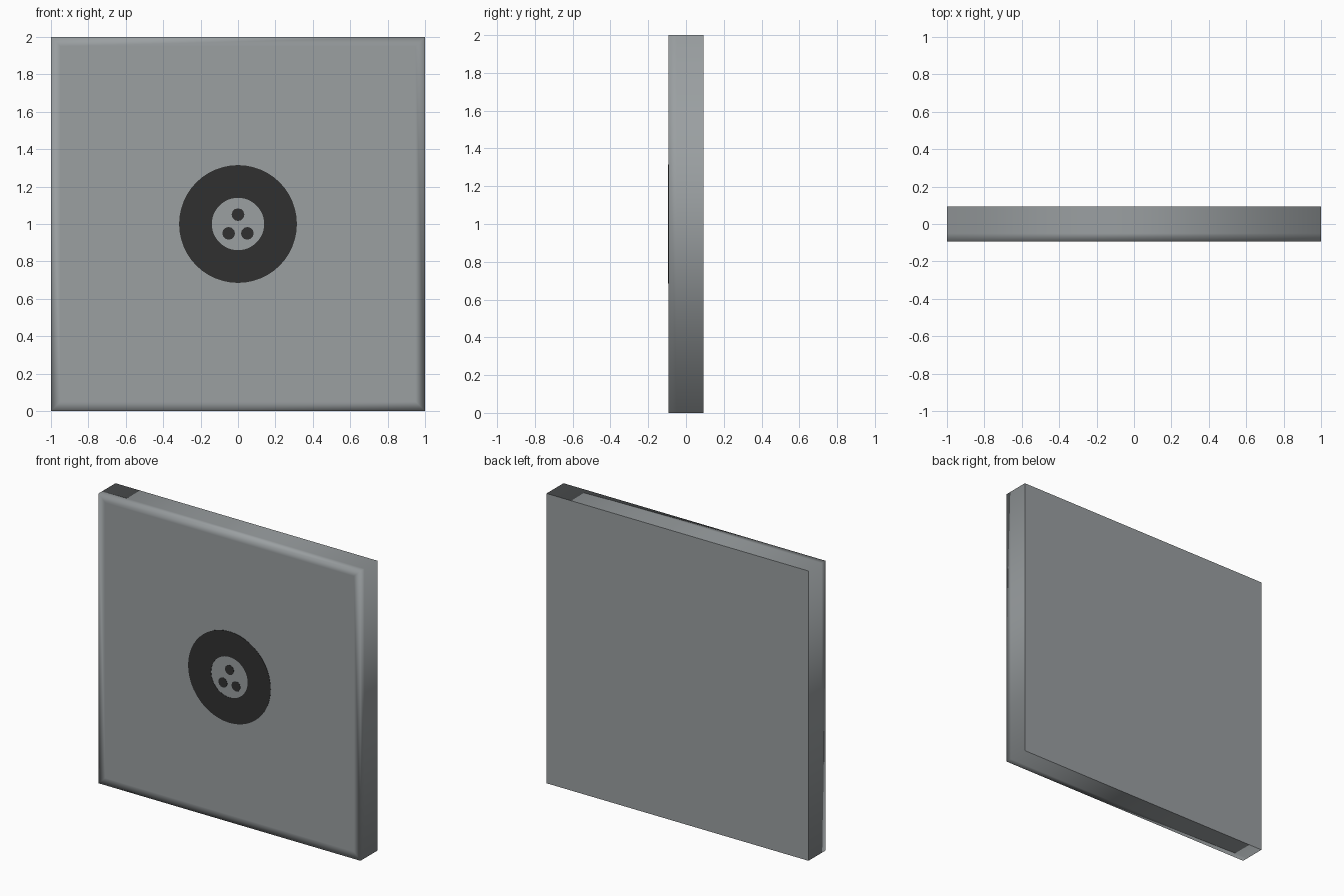
import bpy
import bmesh
import math

if "Cube" in bpy.data.objects:
    bpy.data.objects.remove(bpy.data.objects["Cube"])

HALF, FRONT, BACK, MID = 1.0, -0.0925, 0.0925, 1.0


def material(name, color):
    m = bpy.data.materials.new(name)
    m.diffuse_color = (*color, 1)
    m.use_nodes = True
    m.node_tree.nodes["Principled BSDF"].inputs["Base Color"].default_value = m.diffuse_color
    return m


grey = material("panel grey", (0.325, 0.348, 0.358))
dark = material("charcoal", (0.03, 0.03, 0.03))


def finish(bm, name, mat):
    bmesh.ops.recalc_face_normals(bm, faces=bm.faces[:])
    me = bpy.data.meshes.new(name)
    bm.to_mesh(me)
    bm.free()
    me.materials.append(mat)
    ob = bpy.data.objects.new(name, me)
    bpy.context.collection.objects.link(ob)
    return ob


def loop(bm, pts, y):
    return [bm.verts.new((x, y, z)) for x, z in pts]


def bridge(bm, a, b):
    n = len(a)
    for i in range(n):
        j = (i + 1) % n
        bm.faces.new((a[i], a[j], b[j], b[i]))


def circle(cx, cz, r, n):
    return [(cx + r * math.sin(2 * math.pi * i / n),
             cz + r * math.cos(2 * math.pi * i / n)) for i in range(n)]


# Square panel: rounded-looking (smooth) front and sides, crisp flat back
def square(h):
    return [(sx * h, MID + sz * h) for sx, sz in ((-1, -1), (1, -1), (1, 1), (-1, 1))]


bm = bmesh.new()
rings = [loop(bm, square(h), y) for h, y in
         ((HALF, BACK), (HALF, -0.05), (HALF, FRONT), (HALF - 0.05, FRONT))]
for a, b in zip(rings, rings[1:]):
    bridge(bm, a, b)
back = bm.faces.new(rings[0])
bm.faces.new(rings[-1])
for f in bm.faces:
    f.smooth = True
for e in back.edges:
    e.smooth = False
finish(bm, "panel", grey)

# Flush dark ring on the front
THIN = 0.002
bm = bmesh.new()
outer, inner = circle(0, MID, 0.315, 48), circle(0, MID, 0.14, 48)
section = [loop(bm, p, y) for p, y in ((outer, FRONT), (outer, FRONT - THIN),
                                       (inner, FRONT - THIN), (inner, FRONT))]
for i in range(4):
    bridge(bm, section[i], section[(i + 1) % 4])
finish(bm, "dark_ring", dark)

# Three flush dots inside the ring
for i, (x, z) in enumerate(((0, 1.05), (-0.05, 0.95), (0.05, 0.95))):
    bm = bmesh.new()
    pts = circle(x, z, 0.034, 12)
    a, b = loop(bm, pts, FRONT), loop(bm, pts, FRONT - THIN)
    bridge(bm, a, b)
    bm.faces.new(a)
    bm.faces.new(b)
    finish(bm, f"dot_{i + 1}", dark)
